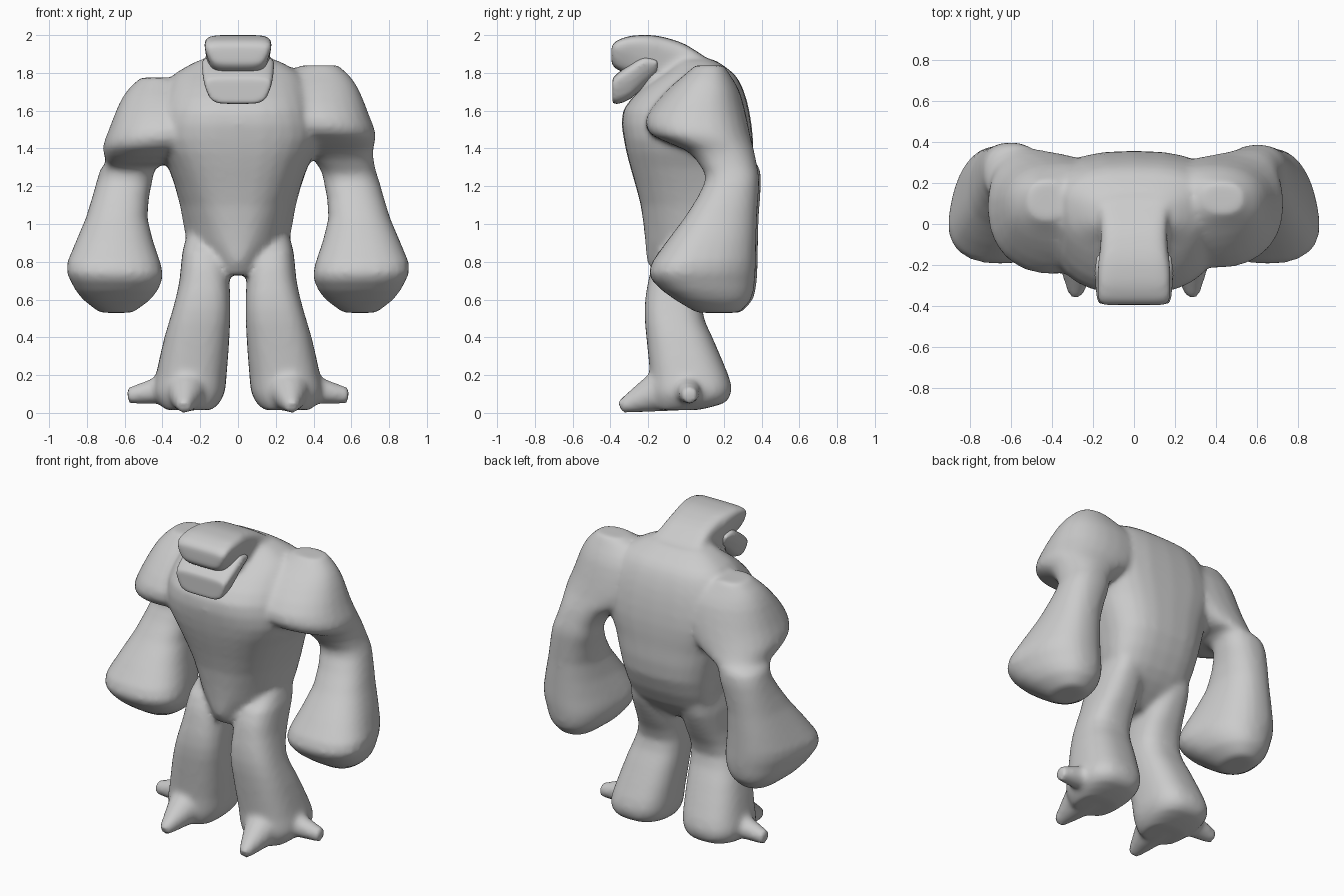
import bpy, bmesh, math
from mathutils import Vector

cube = bpy.data.objects.get("Cube")
if cube:
    bpy.data.objects.remove(cube, do_unlink=True)

skin = bpy.data.materials.new("stone grey")
skin.use_nodes = True
GREY = (0.6, 0.6, 0.6, 1)
skin.diffuse_color = GREY
skin.node_tree.nodes["Principled BSDF"].inputs["Base Color"].default_value = GREY


def refine(rings):
    """Insert a smooth in-between ring in every gap."""
    out = [rings[0]]
    for i in range(len(rings) - 1):
        a, b, c = rings[max(i - 1, 0)], rings[i], rings[i + 1]
        d = rings[min(i + 2, len(rings) - 1)]
        out.append([(9 * (q + r) - p - s) / 16 for p, q, r, s in zip(a, b, c, d)])
        out.append(c)
    return out


def loft(bm, rings, axis="z", square=2.6, segs=28):
    """Skin rounded-box rings (position, x0, x1, b0, b1, taper of the low b side)."""
    loops = []
    for pos, x0, x1, b0, b1, taper in refine(rings):
        loop = []
        for i in range(segs):
            a = 2 * math.pi * i / segs
            c, s = math.cos(a), math.sin(a)
            u = math.copysign(abs(c) ** (2 / square), c)
            v = math.copysign(abs(s) ** (2 / square), s)
            u *= 1 - taper * ((1 - v) / 2) ** 1.6
            x = (x0 + x1) / 2 + u * (x1 - x0) / 2
            b = (b0 + b1) / 2 + v * (b1 - b0) / 2
            loop.append(bm.verts.new((x, b, pos) if axis == "z" else (x, pos, b)))
        loops.append(loop)
    faces = [bm.faces.new(loops[0]), bm.faces.new(loops[-1])]
    for lo, hi in zip(loops, loops[1:]):
        for i in range(segs):
            j = (i + 1) % segs
            faces.append(bm.faces.new((lo[i], lo[j], hi[j], hi[i])))
    bmesh.ops.recalc_face_normals(bm, faces=faces)


def claw(bm, start, end, r0, r1):
    """Blunt tapering toe."""
    a, b = Vector(start), Vector(end)
    rot = (b - a).to_track_quat("Z", "Y").to_matrix().to_4x4()
    rot.translation = (a + b) / 2
    bmesh.ops.create_cone(bm, cap_ends=True, segments=12, radius1=r0, radius2=r1,
                          depth=(b - a).length, matrix=rot)


def finish(name, bm, voxel, rounds):
    """Fuse overlapping volumes into one soft skin."""
    mesh = bpy.data.meshes.new(name)
    bm.to_mesh(mesh)
    bm.free()
    obj = bpy.data.objects.new(name, mesh)
    bpy.context.collection.objects.link(obj)
    mesh.materials.append(skin)
    fuse = obj.modifiers.new("fuse", "REMESH")
    fuse.mode = "VOXEL"
    fuse.voxel_size = voxel
    fuse.use_smooth_shade = True
    soft = obj.modifiers.new("soften", "SMOOTH")
    soft.factor = 0.5
    soft.iterations = rounds
    return obj


body = bmesh.new()

# Torso: broad flat back, chest narrowing to a V at the front
torso = [(0.73, 0.13, -0.16, 0.06, 0.5), (0.80, 0.26, -0.205, 0.16, 0.75),
         (0.90, 0.305, -0.215, 0.255, 0.55), (1.10, 0.33, -0.24, 0.345, 0.3),
         (1.30, 0.385, -0.295, 0.355, 0.15), (1.45, 0.46, -0.33, 0.355, 0.15),
         (1.60, 0.46, -0.335, 0.335, 0.22), (1.72, 0.41, -0.23, 0.30, 0.2),
         (1.80, 0.34, -0.12, 0.25, 0.1), (1.87, 0.20, -0.04, 0.15, 0)]
loft(body, [(z, -w, w, f, b, t) for z, w, f, b, t in torso], square=2.8)

# Neck and overhanging upper face, filled behind the mouth
head = [(-0.395, 0.165, 1.85, 1.94), (-0.37, 0.185, 1.82, 1.97),
        (-0.30, 0.185, 1.79, 1.995), (-0.24, 0.185, 1.75, 2.0),
        (-0.18, 0.18, 1.69, 2.0), (-0.1, 0.17, 1.64, 1.985),
        (0, 0.17, 1.6, 1.95), (0.1, 0.19, 1.6, 1.885), (0.2, 0.24, 1.6, 1.83)]
loft(body, [(y, -w, w, lo, hi, 0.3) for y, w, lo, hi in head], "y", 6)

# Arms: heavy shoulder rooted in the chest, set-back elbow, club fist wide at the front
arm = [(1.84, 0.34, 0.53, 0.05, 0.2, 0), (1.78, 0.20, 0.595, -0.02, 0.24, 0),
       (1.70, 0.08, 0.65, -0.11, 0.285, 0.05), (1.57, 0.06, 0.705, -0.21, 0.32, 0.08),
       (1.47, 0.15, 0.735, -0.185, 0.34, 0.04), (1.39, 0.34, 0.715, 0.0, 0.36, 0),
       (1.30, 0.43, 0.725, 0.08, 0.378, 0),
       (1.22, 0.455, 0.75, 0.10, 0.388, 0), (1.03, 0.49, 0.795, -0.01, 0.375, -0.2),
       (0.80, 0.455, 0.86, -0.18, 0.37, -0.5), (0.70, 0.445, 0.845, -0.18, 0.365, -0.5),
       (0.60, 0.485, 0.80, -0.06, 0.345, -0.35), (0.53, 0.56, 0.73, 0.06, 0.28, 0)]
loft(body, arm, square=2.3)
# The right shoulder hangs lower
loft(body, [(z - 0.065 * (z > 1.3), 0.015 * (z > 1.3) - b, -a, f - 0.03 * (z > 1.3), k + 0.01, t)
            for z, a, b, f, k, t in arm], square=2.3)

# Legs with one forward toe and one outward toe each
leg = [(0.98, 0.11, 0.26, 0.0, 0.24), (0.85, 0.06, 0.295, -0.15, 0.22),
       (0.70, 0.045, 0.31, -0.2, 0.15), (0.55, 0.04, 0.345, -0.22, 0.085),
       (0.40, 0.045, 0.39, -0.21, 0.14), (0.20, 0.06, 0.435, -0.19, 0.225),
       (0.11, 0.07, 0.45, -0.19, 0.24), (0.05, 0.10, 0.42, -0.18, 0.2),
       (0.015, 0.14, 0.38, -0.16, 0.06)]
for s in (1, -1):
    loft(body, [(z, min(s * a, s * b), max(s * a, s * b), f, k, 0) for z, a, b, f, k in leg])
    claw(body, (s * 0.27, -0.10, 0.13), (s * 0.285, -0.35, 0.03), 0.13, 0.035)
    claw(body, (s * 0.36, 0.01, 0.13), (s * 0.585, 0.02, 0.09), 0.085, 0.042)
finish("body", body, 0.017, 8)

# Jutting lower jaw
jaw = bmesh.new()
chin = [(-0.39, 0.18, 1.64, 1.77), (-0.36, 0.19, 1.635, 1.80), (-0.29, 0.198, 1.665, 1.85),
        (-0.22, 0.2, 1.73, 1.89), (-0.15, 0.19, 1.79, 1.87)]
loft(jaw, [(y, -w, w, lo, hi, 0.28) for y, w, lo, hi in chin], "y", 5)
finish("lower_jaw", jaw, 0.012, 4)
